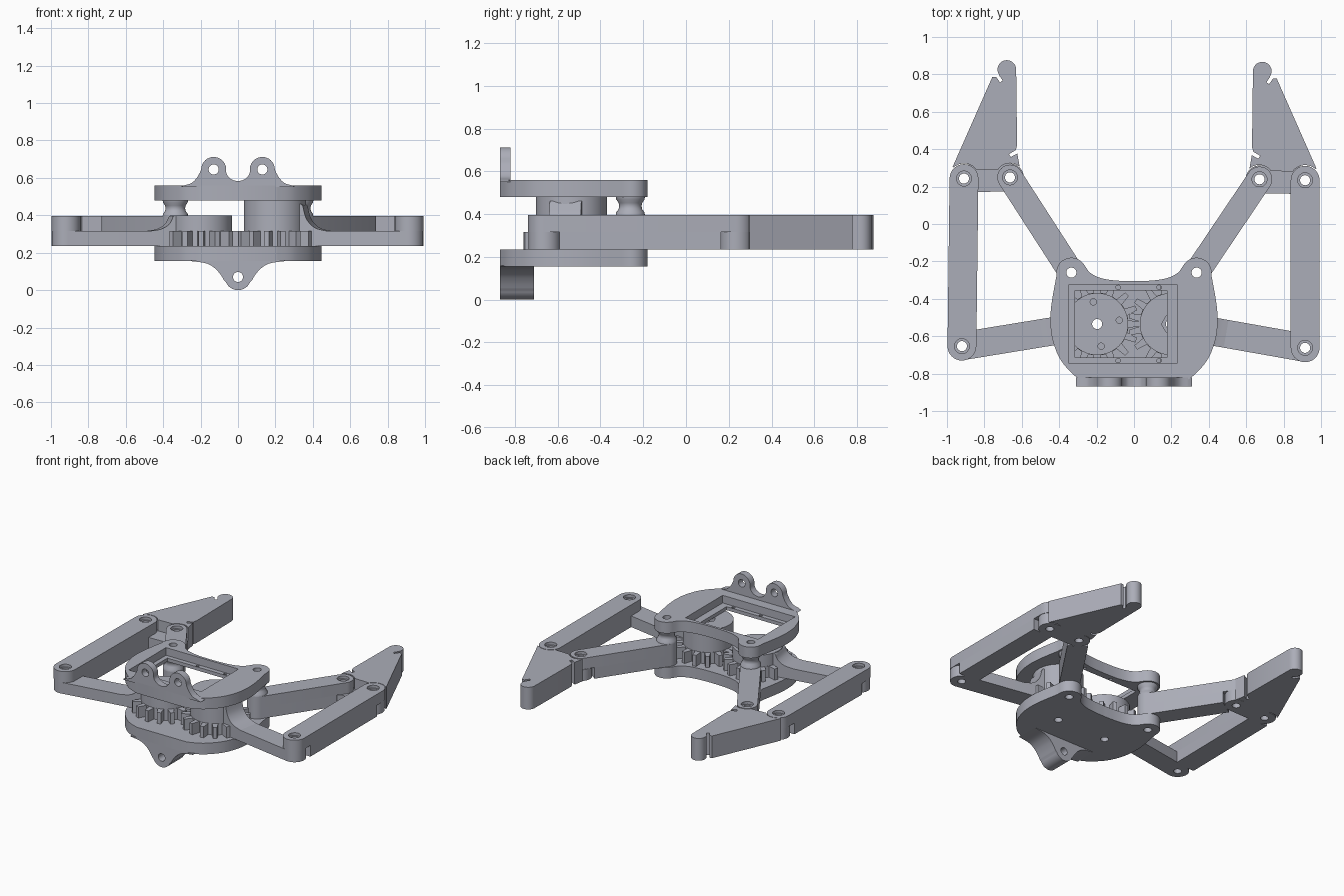
import bpy, bmesh
from math import sin, cos, pi, radians, atan2
from mathutils import Matrix, Vector

if "Cube" in bpy.data.objects:
    bpy.data.objects.remove(bpy.data.objects["Cube"])

GREY = (0.41, 0.42, 0.48, 1)
mat = bpy.data.materials.new("blue grey plastic")
mat.use_nodes = True
mat.diffuse_color = GREY
mat.node_tree.nodes["Principled BSDF"].inputs["Base Color"].default_value = GREY

HOLE = 0.027
LOW, LAP, TOP = 0.235, 0.315, 0.395      # bottom, half-lap and top heights of the linkage
STAND = Matrix.Rotation(pi / 2, 4, "X")  # turns a flat profile upright


def finish(name, mesh):
    bm = bmesh.new()
    bm.from_mesh(mesh)
    bmesh.ops.remove_doubles(bm, verts=bm.verts, dist=0.0002)
    bmesh.ops.recalc_face_normals(bm, faces=bm.faces)
    bm.to_mesh(mesh)
    bm.free()
    mesh.materials.clear()
    mesh.materials.append(mat)
    mesh.shade_smooth()
    mesh.set_sharp_from_angle(angle=radians(30))
    obj = bpy.data.objects.new(name, mesh)
    bpy.context.collection.objects.link(obj)
    return obj


def prism(name, outline, z0, z1, holes=(), matrix=None):
    """Extrude an outline with holes between two heights."""
    curve = bpy.data.curves.new(name, "CURVE")
    curve.dimensions = "2D"
    curve.fill_mode = "BOTH"
    curve.extrude = (z1 - z0) / 2
    for loop in [outline, *holes]:
        spline = curve.splines.new("POLY")
        spline.points.add(len(loop) - 1)
        for point, p in zip(spline.points, loop):
            point.co = (p[0], p[1], 0, 1)
        spline.use_cyclic_u = True
    helper = bpy.data.objects.new(name + " curve", curve)
    bpy.context.collection.objects.link(helper)
    bpy.context.view_layer.update()
    deps = bpy.context.evaluated_depsgraph_get()
    mesh = bpy.data.meshes.new_from_object(helper.evaluated_get(deps))
    bpy.data.objects.remove(helper)
    mesh.transform(Matrix.Translation((0, 0, (z0 + z1) / 2)))
    if matrix:
        mesh.transform(matrix)
    return finish(name, mesh)


def arc(c, r, a0, a1, n=16):
    steps = [radians(a0 + (a1 - a0) * i / n) for i in range(n + 1)]
    return [(c[0] + r * cos(t), c[1] + r * sin(t)) for t in steps]


def circle(c, r=HOLE, n=24):
    return arc(c, r, 0, 360 - 360 / n, n - 1)


def rect(x0, x1, y0, y1):
    return [(x0, y0), (x1, y0), (x1, y1), (x0, y1)]


def smooth(pts, n=5):
    """Catmull-Rom curve through the points."""
    p = [Vector(q) for q in [pts[0], *pts, pts[-1]]]
    out = []
    for a, b, c, d in zip(p, p[1:], p[2:], p[3:]):
        for i in range(n):
            t = i / n
            q = 2 * b + (c - a) * t + (2 * a - 5 * b + 4 * c - d) * t**2 + (3 * b - a - 3 * c + d) * t**3
            out.append(tuple(q / 2))
    return out + [tuple(pts[-1])]


def mirrored(half):
    """Close a right-hand half outline across x = 0."""
    return half + [(-x, y) for x, y in reversed(half) if abs(x) > 0.001]


def bar(a, b, r, cut_a=0, cut_b=0):
    """Straight bar; each end is round, or flat at a cut distance from its pin."""
    a, b = Vector(a), Vector(b)
    d = (b - a).normalized()
    side = Vector((-d.y, d.x)) * r
    ang = atan2(d.y, d.x) * 180 / pi
    e, s = b - d * cut_b, a + d * cut_a
    end = [tuple(e - side), tuple(e + side)] if cut_b else arc(b, r, ang - 90, ang + 90)
    start = [tuple(s + side), tuple(s - side)] if cut_a else arc(a, r, ang + 90, ang + 270)
    return end + start


# Body plates
FOOT, GEAR = (0.335, -0.26), (0.197, -0.535)
flank = smooth([(0.2, -0.87), (0.30, -0.825), (0.39, -0.73), (0.435, -0.62),
                (0.447, -0.52), (0.44, -0.42), (0.415, -0.28)])
neck = smooth([(0.268, -0.215), (0.235, -0.26), (0.18, -0.288), (0.1, -0.302), (0, -0.306)])
plate = mirrored(flank + arc(FOOT, 0.08, 0, 140) + neck)


def pair(c, r=HOLE):
    return [circle((s * c[0], c[1]), r) for s in (-1, 1)]


prism("base_plate", plate, 0.155, LOW, pair(FOOT) + pair(GEAR))
screws = [circle((x, y), 0.012, 12) for x in (-0.085, 0.134) for y in (-0.339, -0.73)]
prism("top_plate_ledge", plate, 0.48, 0.505,
      pair(FOOT) + [rect(-0.315, 0.176, -0.714, -0.355)] + screws)
prism("top_plate", plate, 0.505, 0.56, pair(FOOT) + [rect(-0.348, 0.23, -0.746, -0.323)])

# Mounting lugs, upright profiles at the front edge
ears = mirrored([(0.31, 0.55)] + smooth([(0.29, 0.56), (0.25, 0.572), (0.222, 0.598), (0.203, 0.63)])
                + arc((0.13, 0.645), 0.067, 0, 190)
                + smooth([(0.058, 0.615), (0.035, 0.592), (0, 0.582)]))
prism("top_ears", ears, 0.82, 0.87, pair((0.13, 0.645)), STAND)
lug = mirrored([(0.25, 0.16)] + smooth([(0.25, 0.155), (0.17, 0.143), (0.125, 0.118),
                                        (0.095, 0.085), (0.073, 0.05)]) + arc((0, 0.07), 0.07, -25, -90))
prism("bottom_lug", lug, 0.71, 0.87, [circle((0, 0.07))], STAND)


def spacer(name, c):
    """Hourglass spacer with a pin hole, turned about its axis."""
    prof = [(HOLE, 0.48), (0.068, 0.48), (0.066, 0.468), (0.055, 0.452), (0.052, 0.438),
            (0.055, 0.423), (0.066, 0.408), (0.068, TOP), (HOLE, TOP)]
    bm = bmesh.new()
    vs = [bm.verts.new((r, 0, z)) for r, z in prof]
    es = [bm.edges.new((vs[i - 1], vs[i])) for i in range(len(vs))]
    bmesh.ops.spin(bm, geom=vs + es, axis=(0, 0, 1), cent=(0, 0, 0), angle=2 * pi, steps=32)
    mesh = bpy.data.meshes.new(name)
    bm.to_mesh(mesh)
    bm.free()
    mesh.transform(Matrix.Translation((*c, 0)))
    finish(name, mesh)


def gear_outline(c, phase, teeth=16, root=0.168, tip=0.226):
    out = []
    for i in range(teeth):
        for f, r in ((-0.3, root), (-0.15, tip), (0.15, tip), (0.3, root)):
            t = phase + 2 * pi * (i + f) / teeth
            out.append((c[0] + r * cos(t), c[1] + r * sin(t)))
    return out


def lapped_link(name, a, b, r, lap_a, holes):
    """Link cut away underneath at the far pin, and at the near pin if lapped."""
    prism(name + "_body", bar(a, b, r, 0.07 if lap_a else 0, 0.07), LOW, LAP,
          [] if lap_a else [circle(a)])
    prism(name + "_top", bar(a, b, r), LAP, TOP - 0.02, [circle(a), circle(b)])
    prism(name + "_rim", bar(a, b, r), TOP - 0.02, TOP, [circle(p, q) for p, q in zip((a, b), holes)])


# Linkage: the two sides differ by a small play in the pins
for side, s, crank, outer, inner in (
        ("right", -1, (0.92, -0.653), (0.909, 0.243), (0.663, 0.249)),
        ("left", 1, (0.915, -0.662), (0.915, 0.234), (0.671, 0.239))):

    def on(p):
        return (s * p[0], p[1])

    # Gear, hub and crank arm
    g, c = on(GEAR), on(crank)
    phase = 0 if s < 0 else pi + pi / 16
    hub_top = 0.40 if s < 0 else 0.48
    prism(side + "_gear", gear_outline(g, phase), LOW, LAP, [circle(g)])
    socket = [circle(g, 0.05, 6)]
    if s < 0:
        socket = [circle(g)] + [circle(p, 0.017, 12) for p in arc(g, 0.12, 10, 280, 3)]
    prism(side + "_hub", circle(g, 0.166, 48), LAP, hub_top - 0.04, [circle(g)])
    prism(side + "_hub_cap", circle(g, 0.166, 48), hub_top - 0.04, hub_top, socket)
    prism(side + "_crank_arm", bar(g, c, 0.075, 0.06), LOW, LAP, [circle(c)])
    rise = min(hub_top, 0.46)
    web = [(0.1, LAP - 0.01), (0.1, rise), (0.155, rise)]
    web += smooth([(0.165, rise - 0.01), (0.185, LAP + 0.45 * (rise - LAP)),
                   (0.23, LAP + 0.13 * (rise - LAP)), (0.3, LAP)]) + [(0.3, LAP - 0.01)]
    turn = Matrix.Rotation(atan2(c[1] - g[1], c[0] - g[0]), 4, "Z")
    prism(side + "_arm_web", web, -0.075, 0.075, matrix=Matrix.Translation((*g, 0)) @ turn @ STAND)

    # Outer and inner links, spacer
    lapped_link(side + "_outer_link", c, on(outer), 0.077, True, (0.04, 0.04))
    lapped_link(side + "_inner_link", on(FOOT), on(inner), 0.068, False, (HOLE, 0.04))
    spacer(side + "_spacer", on(FOOT))

    # Finger: thin lap under the links, full-height jaw with two snap notches
    prism(side + "_finger_lap", bar(on(outer), on(inner), 0.074), LOW, LAP,
          [circle(on(outer)), circle(on(inner))])
    dx, dy = outer[0] - 0.909, outer[1] - 0.243
    jaw = [(0.97, 0.305), (0.757, 0.787), (0.738, 0.787), (0.716, 0.757), (0.702, 0.767), (0.72, 0.793)]
    jaw += arc((0.68, 0.826), 0.05, -35, 180)
    jaw += [(0.625, 0.42), (0.632, 0.395), (0.668, 0.374), (0.659, 0.358), (0.624, 0.377)]
    jaw += arc((0.663, 0.249), 0.076, 133, 35) + arc((0.909, 0.243), 0.081, 145, 48)
    prism(side + "_finger_jaw", [on((x + dx, y + dy)) for x, y in jaw], LOW, TOP)
